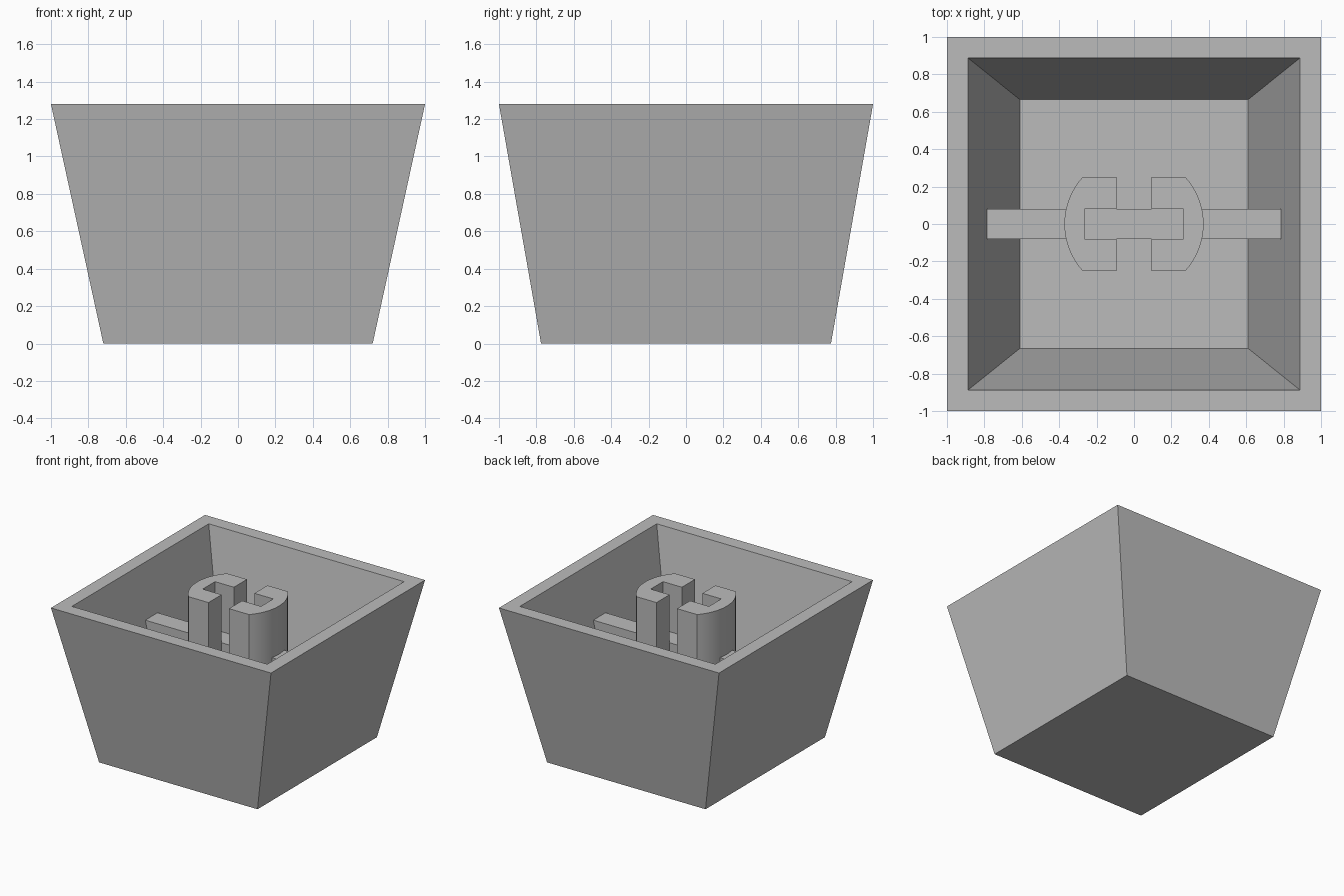
import bpy, bmesh, math

if "Cube" in bpy.data.objects:
    bpy.data.objects.remove(bpy.data.objects["Cube"], do_unlink=True)

grey = bpy.data.materials.new("plain grey")
grey.use_nodes = True
grey.diffuse_color = (0.5, 0.5, 0.5, 1)
grey.node_tree.nodes["Principled BSDF"].inputs["Base Color"].default_value = (0.5, 0.5, 0.5, 1)

HEIGHT, FLOOR, RIB_TOP = 1.28, 0.17, 0.885


def finish(name, bm):
    bmesh.ops.recalc_face_normals(bm, faces=bm.faces)
    mesh = bpy.data.meshes.new(name)
    bm.to_mesh(mesh)
    bm.free()
    mesh.materials.append(grey)
    obj = bpy.data.objects.new(name, mesh)
    bpy.context.collection.objects.link(obj)
    return obj


def rect(bm, hx, hy, z):
    return [bm.verts.new((sx * hx, sy * hy, z))
            for sx, sy in ((-1, -1), (1, -1), (1, 1), (-1, 1))]


def bridge(bm, a, b):
    for i in range(len(a)):
        j = (i + 1) % len(a)
        bm.faces.new((a[i], a[j], b[j], b[i]))


# Tapered open shell: base, outer walls, rim, inner walls, floor
bm = bmesh.new()
rings = [rect(bm, 0.72, 0.775, 0), rect(bm, 1, 1, HEIGHT),
         rect(bm, 0.888, 0.888, HEIGHT), rect(bm, 0.61, 0.665, FLOOR)]
for a, b in zip(rings, rings[1:]):
    bridge(bm, a, b)
bm.faces.new(rings[0])
bm.faces.new(rings[-1])
finish("shell", bm)

# Cross rib whose ends follow the sloping inner walls
bm = bmesh.new()
low, high = rect(bm, 0.61, 0.08, FLOOR), rect(bm, 0.787, 0.08, RIB_TOP)
bridge(bm, low, high)
bm.faces.new(low)
bm.faces.new(high)
finish("cross_rib", bm)

# Two C-shaped stem halves with round outer sides
RADIUS, HALF = 0.372, 0.25
sweep = math.asin(HALF / RADIUS)
STEPS = 16
for side, name in ((1, "left_stem_half"), (-1, "right_stem_half")):
    angles = [sweep * (2 * i / STEPS - 1) for i in range(STEPS + 1)]
    outline = [(RADIUS * math.cos(t), RADIUS * math.sin(t)) for t in angles]
    outline += [(0.093, HALF), (0.093, 0.08), (0.265, 0.08),
                (0.265, -0.08), (0.093, -0.08), (0.093, -HALF)]
    bm = bmesh.new()
    low = [bm.verts.new((side * x, y, FLOOR)) for x, y in outline]
    high = [bm.verts.new((side * x, y, HEIGHT)) for x, y in outline]
    bridge(bm, low, high)
    bm.faces.new(low)
    bm.faces.new(high)
    stem = finish(name, bm)
    bpy.ops.object.select_all(action="DESELECT")
    stem.select_set(True)
    bpy.context.view_layer.objects.active = stem
    bpy.ops.object.shade_smooth_by_angle(angle=math.radians(30))
